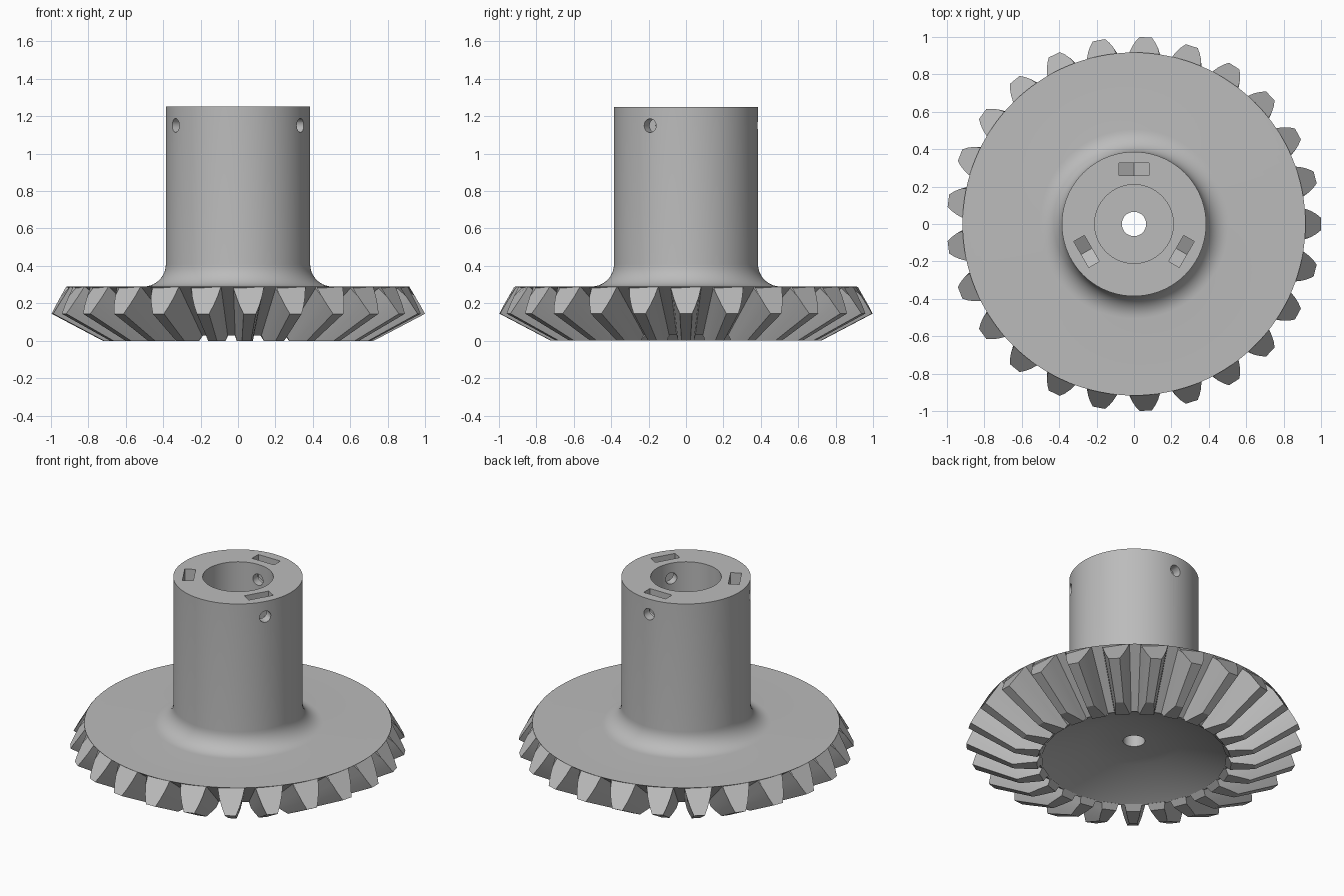
import bpy, bmesh, math
from mathutils import Matrix, Vector

if "Cube" in bpy.data.objects:
    bpy.data.objects.remove(bpy.data.objects["Cube"], do_unlink=True)

TEETH = 25
APEX = Vector((0, 0, -0.38))     # all tooth edges converge here
INNER = 0.612                    # scale of the inner tooth end towards the apex

steel = bpy.data.materials.new("plain grey")
steel.use_nodes = True
GREY = (0.5, 0.5, 0.5, 1)
steel.diffuse_color = GREY
steel.node_tree.nodes["Principled BSDF"].inputs["Base Color"].default_value = GREY


def make_object(name, bm):
    bmesh.ops.recalc_face_normals(bm, faces=bm.faces)
    mesh = bpy.data.meshes.new(name)
    bm.to_mesh(mesh)
    bm.free()
    mesh.materials.append(steel)
    obj = bpy.data.objects.new(name, mesh)
    bpy.context.collection.objects.link(obj)
    return obj


def activate(obj):
    bpy.ops.object.select_all(action="DESELECT")
    obj.select_set(True)
    bpy.context.view_layer.objects.active = obj


def loft(bm, start, end):
    """Closed prism between two matching outlines."""
    a = [bm.verts.new(p) for p in start]
    b = [bm.verts.new(p) for p in end]
    bm.faces.new(a)
    bm.faces.new(b[::-1])
    for i in range(len(a)):
        j = (i + 1) % len(a)
        bm.faces.new((a[i], b[i], b[j], a[j]))


# Hub and disc: one turned profile with a fillet, a blind bore and a dished underside
fillet = [(0.505 - 0.12 * math.sin(t), 0.41 - 0.12 * math.cos(t))
          for t in (math.pi / 2 * i / 10 for i in range(11))]
profile = [(0.065, 0.15), (0.28, 0.15), (0.56, 0.03), (0.915, 0.29), *fillet,
           (0.385, 1.25), (0.21, 1.25), (0.21, 0.29), (0.065, 0.29)]
bm = bmesh.new()
verts = [bm.verts.new((r, 0, z)) for r, z in profile]
edges = [bm.edges.new((v, verts[(i + 1) % len(verts)])) for i, v in enumerate(verts)]
bmesh.ops.spin(bm, geom=verts + edges, axis=(0, 0, 1), cent=(0, 0, 0),
               angle=2 * math.pi, steps=128, use_merge=True)
bmesh.ops.remove_doubles(bm, verts=bm.verts, dist=0.0001)
hub = make_object("hub_and_disc", bm)

# Three nut slots and radial screw holes near the top of the hub
cutters = []
slot = [(-0.08, 1.3), (-0.08, 1.104), (0, 1.058), (0.08, 1.104), (0.08, 1.3)]
hole = [(0.037 * math.cos(a), 1.15 + 0.037 * math.sin(a))
        for a in (math.tau * i / 24 for i in range(24))]
for k in range(3):
    turn = Matrix.Rotation(math.tau * k / 3, 3, "Z")
    for name, shape, near, far in (("nut_slot_cutter", slot, 0.26, 0.325),
                                   ("screw_hole_cutter", hole, 0.15, 0.45)):
        bm = bmesh.new()
        loft(bm, [turn @ Vector((x, near, z)) for x, z in shape],
             [turn @ Vector((x, far, z)) for x, z in shape])
        cutter = make_object(name, bm)
        cutter.hide_render = True
        cutters.append(cutter)
        mod = hub.modifiers.new(name, "BOOLEAN")
        mod.operation, mod.solver, mod.object = "DIFFERENCE", "EXACT", cutter
activate(hub)
for mod in list(hub.modifiers):
    bpy.ops.object.modifier_apply(modifier=mod.name)
for cutter in cutters:
    bpy.data.objects.remove(cutter, do_unlink=True)

# Bevel teeth: back outline (radius, half width, height) tapered to the apex
outline = [(0.89, 0.084, 0.29), (0.915, 0.081, 0.288), (0.945, 0.069, 0.237),
           (0.973, 0.053, 0.19), (0.998, 0.033, 0.145)]
bm = bmesh.new()
for k in range(TEETH):
    turn = Matrix.Rotation(math.tau * k / TEETH, 3, "Z")
    back = [turn @ Vector((r, w, z)) for r, w, z in outline]
    back += [turn @ Vector((r, -w, z)) for r, w, z in reversed(outline)]
    loft(bm, back, [APEX + (p - APEX) * INNER for p in back])
# Trim the inner tooth ends flat at the base
cut = bmesh.ops.bisect_plane(bm, geom=bm.verts[:] + bm.edges[:] + bm.faces[:],
                             plane_co=(0, 0, 0), plane_no=(0, 0, -1), clear_outer=True)
bmesh.ops.holes_fill(bm, edges=[e for e in bm.edges if e.is_boundary], sides=0)
teeth = make_object("gear_teeth", bm)

for obj, angle in ((hub, 25), (teeth, 20)):
    activate(obj)
    bpy.ops.object.shade_smooth_by_angle(angle=math.radians(angle))
